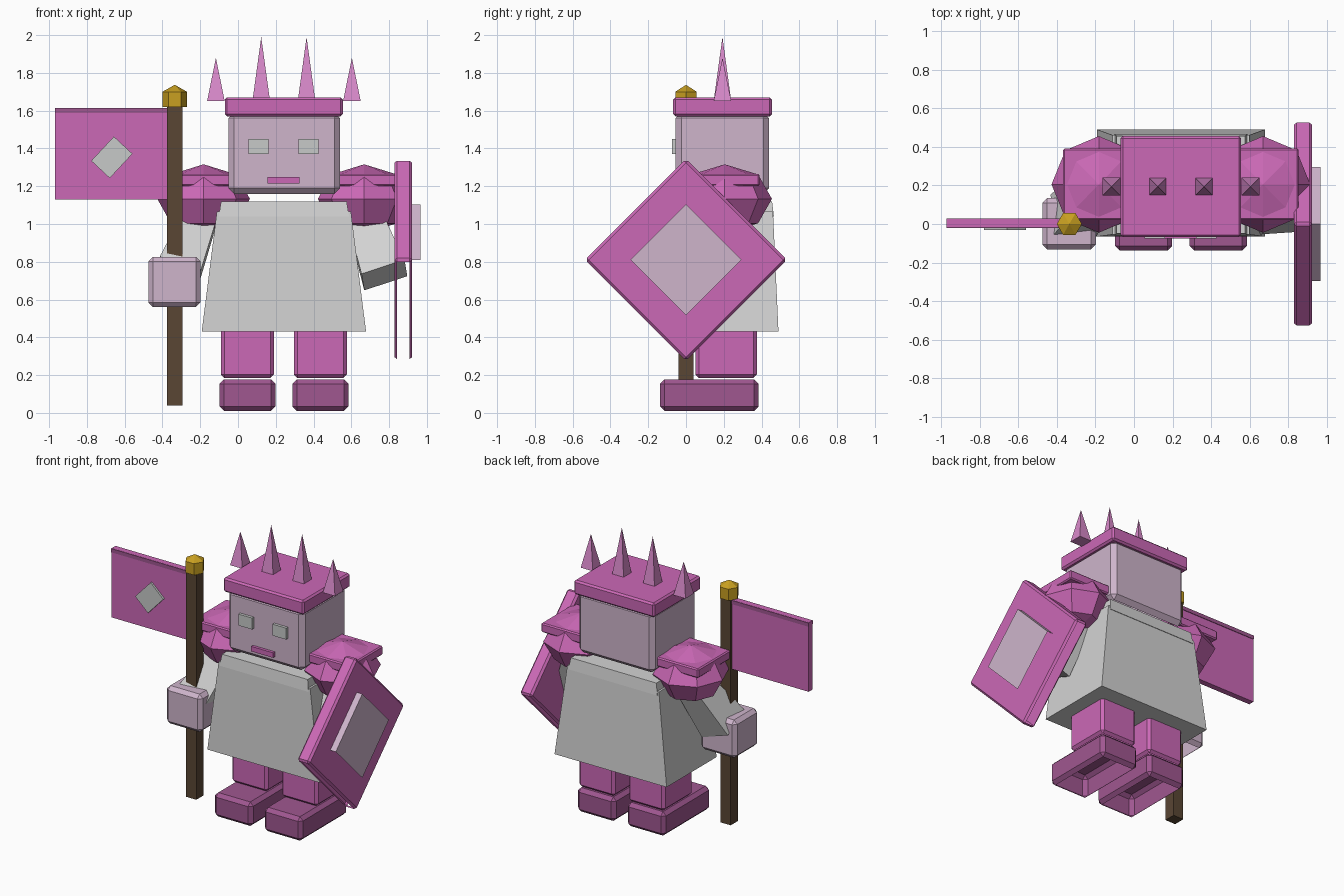
import bpy, bmesh
from math import radians
from mathutils import Matrix, Vector

cube = bpy.data.objects.get("Cube")
if cube:
    bpy.data.objects.remove(cube, do_unlink=True)


def material(name, r, g, b):
    m = bpy.data.materials.new(name)
    m.use_nodes = True
    m.diffuse_color = (r, g, b, 1)
    m.node_tree.nodes["Principled BSDF"].inputs["Base Color"].default_value = (r, g, b, 1)
    return m


PINK = material("pink", .60, .14, .47)
DARK_PINK = material("dark pink", .35, .095, .28)
LIGHT_PINK = material("light pink", .69, .25, .59)
CLOTH = material("grey cloth", .65, .65, .65)
SKIN = material("pale mauve", .62, .46, .60)
SILVER = material("silver grey", .57, .59, .58)
WOOD = material("brown wood", .1, .061, .034)
GOLD = material("gold", .58, .35, .015)


def finish(bm, name, mat, bevel=0.0, open_below=False):
    """Bevel, optionally drop the faces pointing down, and make the object."""
    if bevel:
        bmesh.ops.bevel(bm, geom=bm.edges[:], offset=bevel, segments=1, affect='EDGES')
    bm.normal_update()
    if open_below:
        least = 0.03 if bevel else 0
        low = [f for f in bm.faces if f.normal.z < -0.7 and f.calc_area() > least]
        bmesh.ops.delete(bm, geom=low, context='FACES')
    mesh = bpy.data.meshes.new(name)
    bm.to_mesh(mesh)
    bm.free()
    mesh.materials.append(mat)
    ob = bpy.data.objects.new(name, mesh)
    bpy.context.collection.objects.link(ob)
    return ob


def box(name, mat, xs, ys, zs, bevel=0.0, open_below=False, turn=None):
    """Box between ranges, optionally turned about its own middle."""
    spans = (xs, ys, zs)
    mid = Vector([(a + b) / 2 for a, b in spans])
    size = [b - a for a, b in spans]
    bm = bmesh.new()
    rot = Matrix.Rotation(radians(turn[0]), 4, turn[1]) if turn else Matrix()
    bmesh.ops.create_cube(bm, size=1, matrix=Matrix.Translation(mid) @ rot @ Matrix.Diagonal((*size, 1)))
    return finish(bm, name, mat, bevel, open_below)


def taper(name, mat, low, high, low_size, high_size, lean=False):
    """Four-sided tapered block from one centre to another."""
    low, high = Vector(low), Vector(high)
    rot = Matrix()
    if lean:
        rot = Vector((0, 0, 1)).rotation_difference(high - low).to_matrix().to_4x4()
    bm = bmesh.new()
    rings = []
    for c, (w, d) in ((low, low_size), (high, high_size)):
        rings.append([bm.verts.new(c + rot @ Vector((sx * w / 2, sy * d / 2, 0)))
                      for sx, sy in ((-1, -1), (1, -1), (1, 1), (-1, 1))])
    a, b = rings
    bm.faces.new(a[::-1])
    bm.faces.new(b)
    for i in range(4):
        j = (i + 1) % 4
        bm.faces.new((a[i], a[j], b[j], b[i]))
    return finish(bm, name, mat)


def cone(name, mat, at, sides, r1, r2, depth, spin=0):
    """Cone or prism standing on a point."""
    bm = bmesh.new()
    m = Matrix.Translation(Vector(at) + Vector((0, 0, depth / 2))) @ Matrix.Rotation(radians(spin), 4, 'Z')
    bmesh.ops.create_cone(bm, cap_ends=True, segments=sides, radius1=r1, radius2=r2, depth=depth, matrix=m)
    return finish(bm, name, mat)


MID = 0.243    # middle of the body in x
DEEP = 0.205   # middle of the body in y

# Robe and collar
taper("robe", CLOTH, (MID, .212, .43), (MID, .203, 1.065), (.87, .555), (.71, .515))
taper("collar", CLOTH, (MID, .203, 1.04), (MID, .203, 1.12), (.69, .525), (.665, .505))

# Head and face
box("head", SKIN, (-.05, .54), (-.055, .44), (1.16, 1.59), .03, True)
box("mouth", PINK, (.155, .325), (-.075, -.04), (1.215, 1.25))
for side, x in (("right", .108), ("left", .373)):
    box(side + "_eye", SILVER, (x - .053, x + .053), (-.075, -.04), (1.37, 1.45))

# Crown
box("crown_band", PINK, (-.07, .555), (-.068, .455), (1.57, 1.67), .012)
for i, tip in enumerate((1.88, 1.99, 1.99, 1.88)):
    cone(f"crown_spike_{i + 1}", LIGHT_PINK, (-.117 + .24 * i, .193, 1.65), 4, .066, 0, tip - 1.65, 45)

# Legs, feet and shoulders
for side, s in (("right", -1), ("left", 1)):
    x = MID + s * .193
    box(side + "_leg", PINK, (x - .14, x + .14), (.05, .375), (.185, .46), .018, True)
    x = MID + s * .193
    box(side + "_foot", DARK_PINK, (x - .148, x + .148), (-.137, .385), (.01, .178), .024, True)

    x = MID + s * .425
    bm = bmesh.new()
    bmesh.ops.create_uvsphere(bm, u_segments=8, v_segments=4, radius=1,
                              matrix=Matrix.Translation((x, DEEP, 1.133)) @ Matrix.Diagonal((.245, .25, .183, 1)))
    finish(bm, side + "_shoulder", PINK)
    box(side + "_shoulder_plate", PINK, (x - .185, x + .185), (DEEP - .185, DEEP + .185), (1.2, 1.265), .008)

# Sleeves and the hand that grips the pole
taper("right_sleeve", CLOTH, (-.315, .04, .74), (-.19, .2, 1.05), (.23, .23), (.17, .17), True)
taper("left_sleeve", CLOTH, (.775, .06, .73), (.66, .2, 1.05), (.24, .23), (.18, .17), True)
box("right_hand", SKIN, (-.475, -.198), (-.132, .135), (.56, .826), .025, True)

# Flag on its pole
POLE = -.335
box("flag_pole", WOOD, (POLE - .04, POLE + .04), (-.04, .04), (.04, 1.62))
cone("finial_base", GOLD, (POLE, 0, 1.62), 6, .065, .065, .08, 30)
cone("finial_tip", GOLD, (POLE, 0, 1.70), 6, .065, 0, .037, 30)
box("flag", PINK, (-.97, -.37), (-.016, .025), (1.13, 1.615))
box("flag_top_trim", DARK_PINK, (-.97, -.37), (-.02, .029), (1.588, 1.614))
box("flag_emblem", SILVER, (-.756, -.58), (-.03, -.01), (1.286, 1.42), turn=(-47, 'Y'))

# Diamond shield on the left arm
HALF = .378
box("shield", PINK, (.828, .922), (-HALF, HALF), (.81 - HALF, .81 + HALF), .014, True, (45, 'X'))
HALF = .208
box("shield_panel", SKIN, (.918, .965), (-HALF, HALF), (.81 - HALF, .81 + HALF), 0, True, (45, 'X'))
